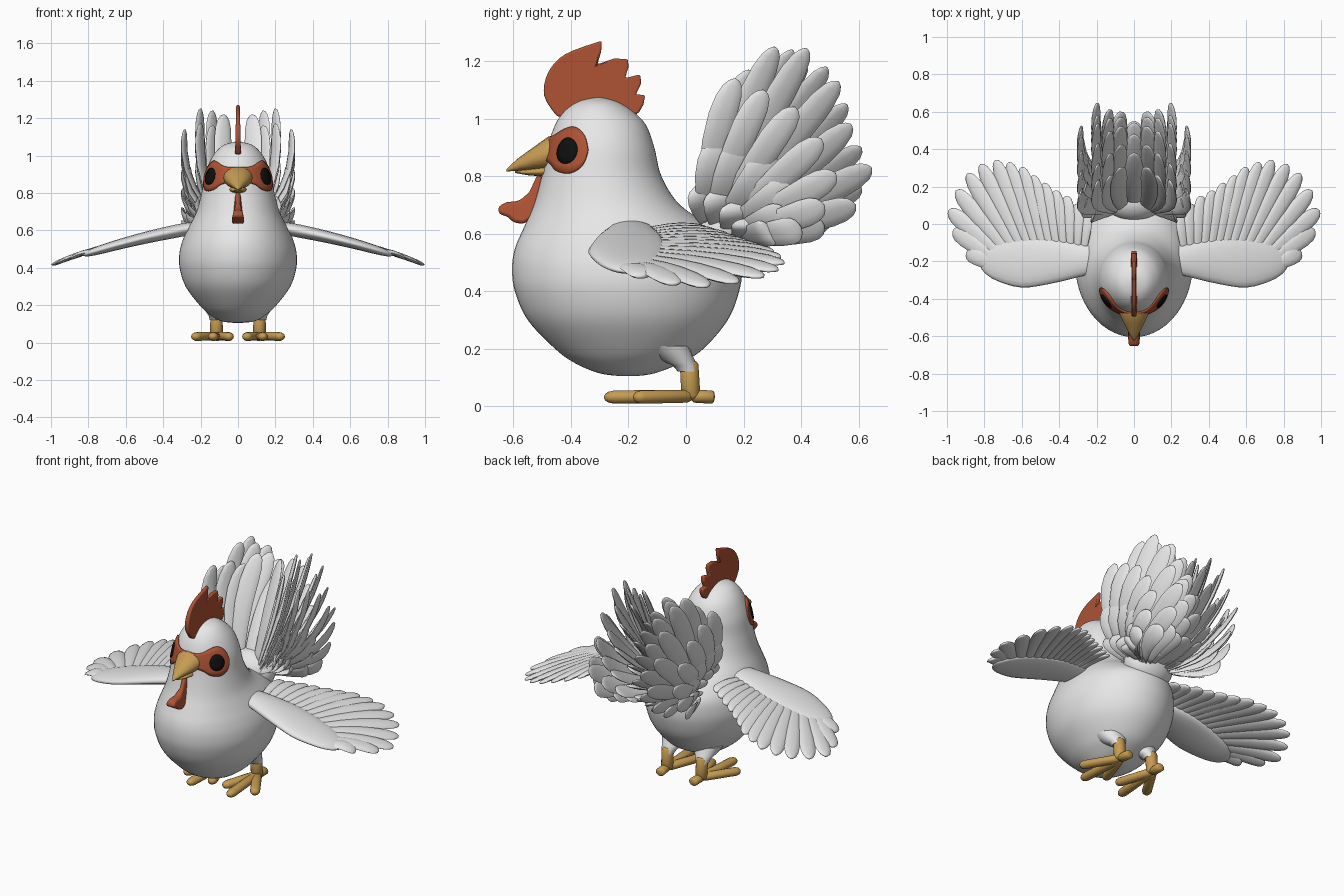
import bpy, bmesh, math
from mathutils import Vector as V

cube = bpy.data.objects.get("Cube")
if cube:
    bpy.data.objects.remove(cube, do_unlink=True)


def material(name, rgb):
    m = bpy.data.materials.new(name)
    m.use_nodes = True
    m.diffuse_color = (*rgb, 1)
    m.node_tree.nodes["Principled BSDF"].inputs["Base Color"].default_value = (*rgb, 1)
    return m


WHITE = material("feather_white", (0.8, 0.8, 0.8))
RED = material("comb_red", (0.42, 0.085, 0.035))
TAN = material("beak_tan", (0.56, 0.33, 0.085))
BLACK = material("eye_black", (0.005, 0.005, 0.005))


def finish(bm, name, mat, angle=50):
    bmesh.ops.recalc_face_normals(bm, faces=bm.faces)
    me = bpy.data.meshes.new(name)
    bm.to_mesh(me)
    bm.free()
    me.materials.append(mat)
    me.shade_smooth()
    me.set_sharp_from_angle(angle=math.radians(angle))
    ob = bpy.data.objects.new(name, me)
    bpy.context.collection.objects.link(ob)
    return ob


def loft(bm, rings, n=12):
    """Skin a row of elliptical rings given as (centre, half axis, half axis)."""
    angles = [2 * math.pi * i / n for i in range(n)]
    rows = [[bm.verts.new(V(c) + V(u) * math.cos(a) + V(v) * math.sin(a)) for a in angles]
            for c, u, v in rings]
    for p, q in zip(rows, rows[1:]):
        for i in range(n):
            j = (i + 1) % n
            bm.faces.new((p[i], p[j], q[j], q[i]))
    bm.faces.new(rows[0])
    bm.faces.new(rows[-1])


def spline(rows, steps=5):
    """Smooth interpolation through rows of numbers."""
    out = []
    for i in range(len(rows) - 1):
        a, b, c, d = [V(rows[min(max(i + k, 0), len(rows) - 1)]) for k in (-1, 0, 1, 2)]
        for s in range(steps):
            t = s / steps
            out.append(0.5 * (2 * b + (c - a) * t + (2 * a - 5 * b + 4 * c - d) * t * t
                              + (3 * b - a - 3 * c + d) * t ** 3))
    return out + [V(rows[-1])]


def blade(bm, root, tip, width, thick, normal, bow=(0, 0, 0)):
    """One blunt rounded feather from root to tip."""
    root, tip, bow = V(root), V(tip), V(bow)
    d = (tip - root).normalized()
    side = d.cross(V(normal)).normalized()
    up = side.cross(d)
    rings = []
    for t, w in ((0, .5), (.15, .66), (.35, .84), (.55, .96), (.75, 1), (.87, .9), (.95, .66), (.985, .38), (1, .08)):
        c = root.lerp(tip, t) + bow * math.sin(math.pi * t)
        rings.append((c, side * width * w, up * thick * (0.3 + 0.7 * w)))
    loft(bm, rings, 10)


def limb(bm, a, b, r0, r1, squash=1.0):
    """Round-ended tapering rod."""
    a, b = V(a), V(b)
    d = (b - a).normalized()
    u = d.cross(V((0, 0, 1)) if abs(d.z) < 0.9 else V((0, 1, 0))).normalized()
    v = u.cross(d) * squash
    rings = []
    for t, k in ((0, .3), (.03, .75), (.1, 1), (.5, 1), (.88, 1), (.95, .8), (.985, .5), (1, .1)):
        r = (r0 + (r1 - r0) * t) * k
        rings.append((a.lerp(b, t), u * r, v * r))
    loft(bm, rings, 14)


# Body and head: height, front edge, back edge, half width
BODY = spline([
    (.105, -.22, -.18, .01), (.115, -.30, -.11, .09), (.15, -.385, -.02, .15),
    (.2, -.455, .06, .205), (.3, -.55, .145, .28), (.4, -.595, .185, .312),
    (.48, -.605, .195, .313), (.55, -.595, .18, .295), (.62, -.565, .10, .262),
    (.7, -.53, -.02, .222), (.8, -.502, -.085, .195), (.9, -.482, -.11, .177),
    (.98, -.455, -.14, .145), (1.03, -.42, -.19, .11), (1.06, -.375, -.24, .07),
    (1.075, -.32, -.29, .01)])
bm = bmesh.new()
loft(bm, [((0, (f + b) / 2, z), (w, 0, 0), (0, (b - f) / 2, 0)) for z, f, b, w in BODY], 56)
finish(bm, "body", WHITE, 80)


def on_head(deg, z, lift):
    """Point on the head at an angle from straight ahead."""
    for p, q in zip(BODY, BODY[1:]):
        if p[0] <= z <= q[0]:
            _, f, b, w = p.lerp(q, (z - p[0]) / (q[0] - p[0]))
            break
    a = math.radians(deg)
    return V(((w + lift) * math.sin(a), (f + b) / 2 - ((b - f) / 2 + lift) * math.cos(a), z))


def thicken(ob, t):
    m = ob.modifiers.new("thickness", "SOLIDIFY")
    m.thickness, m.offset = t, 0


# Face mask: angle, lower edge, upper edge
half = spline([(0, .86, .938), (18, .855, .938), (31, .842, .948), (41, .82, .962), (55, .81, .972),
               (66, .822, .96), (73, .848, .934), (76.5, .885, .897)], 3)
bm = bmesh.new()
cols = []
for a, lo, hi in [(-r[0], r[1], r[2]) for r in half[:0:-1]] + [tuple(r) for r in half]:
    cols.append([bm.verts.new(on_head(a, lo + (hi - lo) * k / 6, .004)) for k in range(7)])
for p, q in zip(cols, cols[1:]):
    for k in range(6):
        bm.faces.new((p[k], q[k], q[k + 1], p[k + 1]))
thicken(finish(bm, "face_mask", RED), .009)

# Eyes
for s, side in ((1, "left"), (-1, "right")):
    bm = bmesh.new()
    rim = []
    for i in range(28):
        t = 2 * math.pi * i / 28
        rim.append([bm.verts.new(on_head(s * (53 + 12.5 * k * math.cos(t)), .889 + .045 * k * math.sin(t), .009))
                    for k in (.05, .5, 1)])
    for i in range(28):
        p, q = rim[i], rim[(i + 1) % 28]
        for k in (0, 1):
            bm.faces.new((p[k], p[k + 1], q[k + 1], q[k]))
    bm.faces.new([r[0] for r in rim])
    thicken(finish(bm, side + "_eye", BLACK), .008)

# Beak: depth position, half width, bottom, top
for name, rows in (
        ("upper_beak", [(-.45, .08, .83, .945), (-.48, .077, .822, .938), (-.53, .055, .822, .902),
                        (-.58, .03, .82, .866), (-.61, .013, .818, .84), (-.625, .003, .817, .825)]),
        ("lower_beak", [(-.46, .045, .8, .85), (-.5, .045, .8, .835), (-.55, .03, .804, .825),
                        (-.595, .005, .812, .818)])):
    bm = bmesh.new()
    loft(bm, [((0, y, (lo + hi) / 2), (w, 0, 0), (0, 0, (hi - lo) / 2)) for y, w, lo, hi in rows], 16)
    finish(bm, name, TAN)


def plate(name, outline, half, bevel, taper):
    """Rounded slab standing on the middle plane."""
    bm = bmesh.new()
    sides = [[bm.verts.new((s * half * taper(z), y, z)) for y, z in outline] for s in (-1, 1)]
    n = len(outline)
    bm.faces.new(sides[0])
    bm.faces.new(sides[1][::-1])
    for i in range(n):
        j = (i + 1) % n
        bm.faces.new((sides[0][i], sides[0][j], sides[1][j], sides[1][i]))
    m = finish(bm, name, RED).modifiers.new("rounding", "BEVEL")
    m.width, m.segments, m.limit_method = bevel, 3, "ANGLE"


crest = [tuple(p) for p in spline([(-.45, 1.01), (-.493, 1.08), (-.48, 1.16), (-.42, 1.225), (-.293, 1.272)], 4)]
plate("comb", crest + [
    (-.295, 1.235), (-.308, 1.19), (-.25, 1.21), (-.202, 1.208), (-.2, 1.18),
    (-.212, 1.142), (-.16, 1.155), (-.155, 1.125), (-.175, 1.085), (-.142, 1.083),
    (-.148, 1.05), (-.165, 1.02), (-.22, 1.0), (-.32, .98)], .016, .007, lambda z: 1 - (z - 1) * 1.5)
plate("wattle", [(-.515, .81), (-.545, .745), (-.58, .715), (-.625, .71), (-.653, .695), (-.652, .67),
                 (-.622, .66), (-.6, .64), (-.565, .634), (-.535, .655), (-.515, .71), (-.495, .79)],
      .031, .014, lambda z: min(1, max(.4, 1 - (z - .67) * 7)))

# Legs and feet
for s, side in ((1, "left"), (-1, "right")):
    bm = bmesh.new()
    loft(bm, [((s * x, y, z), (r, 0, 0), (0, r, 0)) for x, y, z, r in (
        (.105, -.08, .21, .09), (.108, -.04, .17, .066), (.113, -.003, .142, .043), (.115, .007, .122, .036))], 20)
    finish(bm, side + "_thigh", WHITE)
    bm = bmesh.new()
    limb(bm, (s * .115, .01, .16), (s * .115, .018, .02), .033, .034)
    for x, y in ((.04, -.2), (.135, -.285), (.238, -.18), (.11, .1)):
        limb(bm, (s * .115, .02, .036), (s * x, y, .032), .027, .028, .85)
    finish(bm, side + "_foot", TAN)


# Wings
def wing_z(x):
    t = (x - .25) / .75
    return .614 - .13 * t - .07 * t * t


TIPS = [(.25, .08), (.3, .11), (.36, .15), (.42, .18), (.48, .22), (.54, .26), (.6, .305), (.67, .33),
        (.74, .342), (.82, .32), (.89, .27), (.95, .18), (.99, .075), (.965, -.03), (.89, -.14)]
ARM = spline([(.2, -.26, -.12, .03), (.3, -.285, -.1, .036), (.45, -.32, -.07, .034), (.6, -.34, -.07, .03),
              (.73, -.305, -.09, .025), (.8, -.26, -.13, .017), (.83, -.21, -.18, .004)], 3)
for s, side in ((1, "left"), (-1, "right")):
    bm = bmesh.new()
    loft(bm, [((s * x, (f + b) / 2, wing_z(x) - .003), (0, (b - f) / 2, 0), (0, 0, h)) for x, f, b, h in ARM], 18)
    finish(bm, side + "_wing_arm", WHITE, 80)
    bm = bmesh.new()
    for i, (x, y) in enumerate(TIPS):
        t = i / (len(TIPS) - 1)
        rx = .27 + .5 * t
        ry = -.14 - .08 * t ** 4
        blade(bm, (s * rx, ry, wing_z(rx)), (s * x, y, wing_z(x)), .036 + .013 * t, .013,
              (s * .4, 0, 1), (0, 0, .01))
    finish(bm, side + "_wing_feathers", WHITE, 80)

# Tail: each layer has a tip spread, a sideways facing amount, a width and its tips
LAYERS = [
    (0, 0, .05, [(.38, 1.08), (.48, 1.0), (.54, .88), (.55, .76), (.46, .65)]),
    (.075, .35, .052, [(.3, 1.22), (.42, 1.18), (.52, 1.1), (.57, .97), (.6, .83), (.55, .7), (.47, .64)]),
    (.135, .8, .054, [(.25, 1.16), (.37, 1.24), (.49, 1.18), (.56, 1.05), (.61, .9), (.61, .76), (.5, .65)]),
    (.2, 1.2, .054, [(.22, 1.17), (.31, 1.25), (.42, 1.245), (.53, 1.13), (.575, .98), (.645, .83),
                     (.59, .7), (.48, .63)]),
    (.285, 2, .052, [(.17, 1.14), (.27, 1.1), (.38, 1.04), (.47, .93), (.52, .81), (.48, .7), (.4, .62)]),
    (.26, 2, .054, [(.11, .93), (.2, .94), (.3, .88), (.37, .78), (.35, .68), (.3, .61)]),
    (.21, 2, .06, [(.06, .78), (.12, .76), (.18, .71), (.22, .65)]),
    (.1, .3, .058, [(.34, .9), (.4, .78), (.38, .68), (.3, .61)])]
bm = bmesh.new()
for spread, facing, width, tips in LAYERS:
    for i, (y, z) in enumerate(tips):
        t = i / (len(tips) - 1)
        for s in (1, -1) if spread else (1,):
            root = V((s * (.03 + spread * .3) if spread else 0, .08 + .11 * t, .64 - .05 * t))
            tip = V((s * spread, y, z))
            d = tip - root
            back = V((0, d.z, -d.y)).normalized()
            blade(bm, root, tip, width, .011, back + V((s * facing * 1.6, 0, 0)),
                  V((s * spread * .22, 0, 0)) - V((0, .03, -.01)) * (1 - 2 * t) * d.length * 1.6)
finish(bm, "tail_feathers", WHITE, 80)

# Rump under the tail
bm = bmesh.new()
bmesh.ops.create_uvsphere(bm, u_segments=32, v_segments=16, radius=1)
for v in bm.verts:
    v.co = V((v.co.x * .15, v.co.y * .11 + .12, v.co.z * .12 + .61))
finish(bm, "rump", WHITE)
